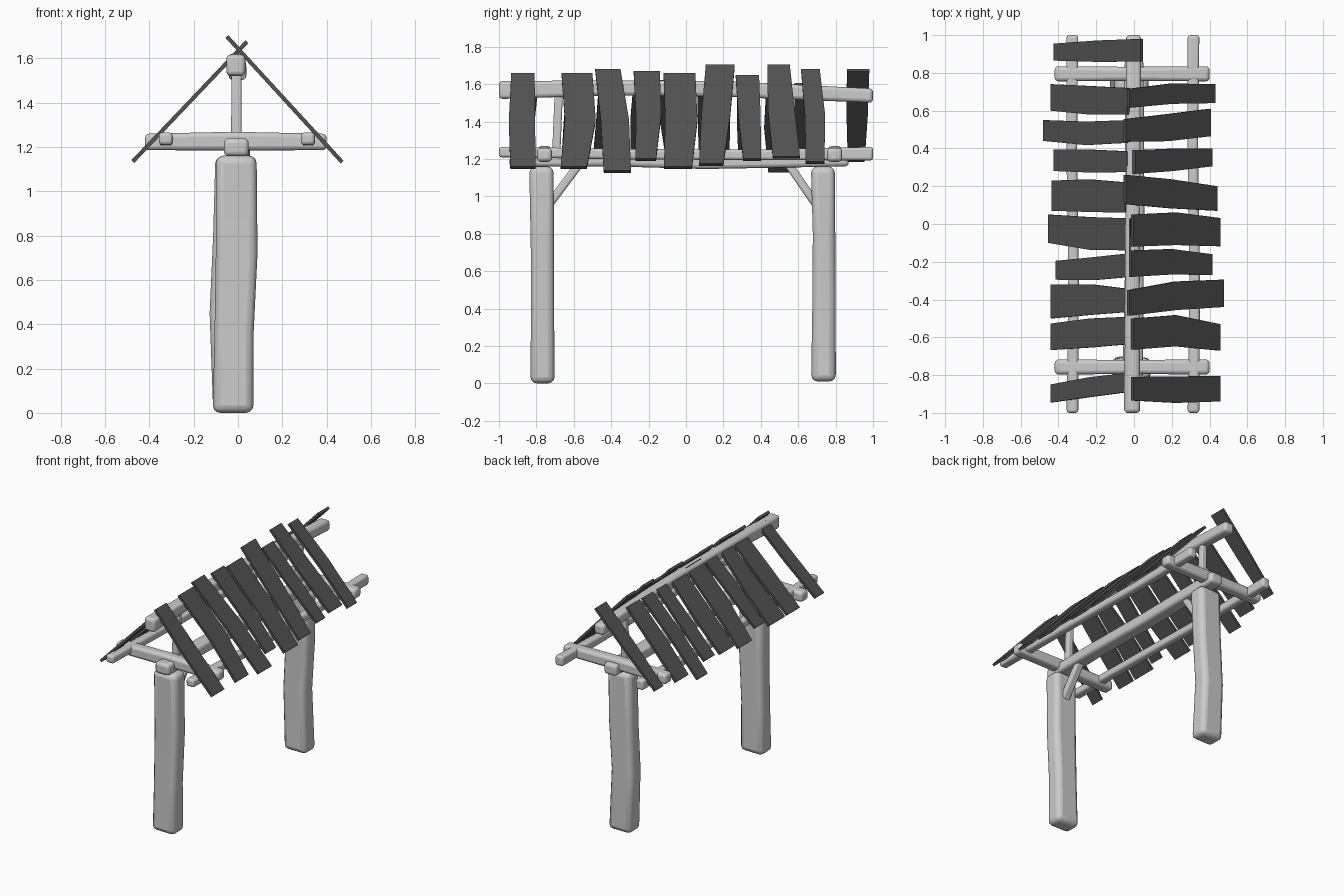
import bpy, bmesh
from mathutils import Vector

X, Y, Z = Vector((1, 0, 0)), Vector((0, 1, 0)), Vector((0, 0, 1))

dark = bpy.data.materials.new("dark_plank")
dark.diffuse_color = (0.085, 0.085, 0.085, 1)


def loft(name, sections, a, b, bevel=0.02, mat=None):
    """Four-sided bar through sections (centre, half size on a, half size on b)."""
    bm = bmesh.new()
    rings = []
    for c, ha, hb in sections:
        c = Vector(c)
        rings.append([bm.verts.new(c + a * (ha * s) + b * (hb * t))
                      for s, t in ((-1, -1), (1, -1), (1, 1), (-1, 1))])
    for r, q in zip(rings, rings[1:]):
        for i in range(4):
            j = (i + 1) % 4
            bm.faces.new((r[i], r[j], q[j], q[i]))
    bm.faces.new(rings[0][::-1])
    bm.faces.new(rings[-1])
    bmesh.ops.recalc_face_normals(bm, faces=bm.faces)
    me = bpy.data.meshes.new(name)
    bm.to_mesh(me)
    bm.free()
    ob = bpy.data.objects.new(name, me)
    bpy.context.collection.objects.link(ob)
    if mat:
        me.materials.append(mat)
    if bevel:
        m = ob.modifiers.new("rounding", "BEVEL")
        m.width, m.segments = bevel, 3
        m.limit_method, m.angle_limit = "ANGLE", 0.6
        bpy.ops.object.select_all(action="DESELECT")
        ob.select_set(True)
        bpy.context.view_layer.objects.active = ob
        bpy.ops.object.shade_smooth_by_angle(angle=1.0)
    return ob


# Hewn posts, slightly bowed
loft("front_post", [((-.022, -.767, 0), .092, .065), ((-.018, -.767, .35), .088, .062),
                    ((-.006, -.768, .72), .094, .062), ((-.008, -.773, 1.16), .092, .065)],
     X, Y, .035)
loft("back_post", [((-.022, .735, .01), .09, .066), ((-.04, .738, .45), .088, .062),
                   ((-.02, .738, .8), .092, .06), ((-.012, .732, 1.16), .09, .064)],
     X, Y, .035)

# Centre beam resting on the posts
loft("centre_beam", [((-.008, -.86, 1.198), .056, .04), ((0, -.4, 1.2), .05, .04),
                     ((.005, .1, 1.188), .05, .042), ((0, .87, 1.2), .05, .04)], X, Z)

# Cross beams
for name, y in (("front_cross_beam", -.757), ("back_cross_beam", .795)):
    loft(name, [((-.42, y, 1.222), .04, .037), ((-.02, y, 1.226), .037, .042),
                ((.4, y, 1.222), .04, .037)], Y, Z)

# Eave rails and ridge beam
for name, x in (("left_eave_rail", -.326), ("right_eave_rail", .315)):
    loft(name, [((x, -1, 1.237), .031, .028), ((x + .006, -.3, 1.225), .028, .028),
                ((x - .004, .4, 1.222), .028, .028), ((x, 1, 1.228), .031, .036)], X, Z, .015)
loft("ridge_beam", [((-.01, -1, 1.568), .043, .048), ((-.008, -.4, 1.58), .038, .04),
                    ((-.005, .2, 1.575), .038, .042), ((-.002, 1, 1.538), .04, .038)], X, Z)

# King posts between centre beam and ridge
for name, y in (("front_king_post", -.695), ("back_king_post", .7)):
    loft(name, [((-.008, y, 1.2), .024, .022), ((-.006, y + .015, 1.56), .022, .022)], X, Y, .01)

# Diagonal braces
for name, lo, hi in (("front_brace", (0, -.745, .94), (0, -.55, 1.2)),
                     ("back_brace", (0, .7, .95), (0, .535, 1.19))):
    d = (Vector(hi) - Vector(lo)).normalized()
    loft(name, [(lo, .03, .022), (hi, .028, .022)], X, X.cross(d), .012)

# Roof planks: ridge x, eave x, ridge y, eave y, ridge width, eave width, middle y
right = [(-.03, .425, .665, .69, .10, .10, .69), (-.05, .40, .495, .537, .12, .145, .51),
         (0, .41, .328, .353, .125, .095, .34), (-.05, .435, .183, .135, .155, .13, .16),
         (-.01, .45, -.035, -.043, .17, .15, -.025), (-.02, .41, -.21, -.215, .14, .11, -.20),
         (-.03, .47, -.418, -.367, .135, .145, -.38), (-.01, .45, -.583, -.60, .165, .14, -.565),
         (-.01, .45, -.872, -.872, .125, .135, -.877)]
left = [(.04, -.42, .92, .91, .12, .09, .915), (-.03, -.435, .65, .67, .14, .14, .655),
        (-.03, -.475, .49, .495, .12, .11, .48), (-.03, -.42, .33, .338, .11, .115, .333),
        (-.04, -.43, .14, .15, .16, .16, .15), (-.015, -.45, -.055, -.025, .17, .15, -.05),
        (-.025, -.41, -.218, -.245, .125, .10, -.237), (-.02, -.435, -.405, -.41, .12, .18, -.40),
        (-.02, -.435, -.563, -.597, .145, .14, -.577), (-.02, -.435, -.838, -.897, .10, .095, -.863)]

for side, sign, rows in (("right", 1, right), ("left", -1, left)):
    top, slope = (1.643, 1.09) if sign > 0 else (1.632, 1.05)
    normal = Vector((sign * slope, 0, 1)).normalized()
    for i, (xr, xe, yr, ye, wr, we, ym) in enumerate(rows):
        pts = [(xr, yr, wr), ((xr + xe) / 2, ym, (wr + we) * .54), (xe, ye, we)]
        loft(f"{side}_roof_plank_{i + 1}",
             [((x, y, top - slope * sign * x), w / 2, .009) for x, y, w in pts],
             Y, normal, 0, dark)
